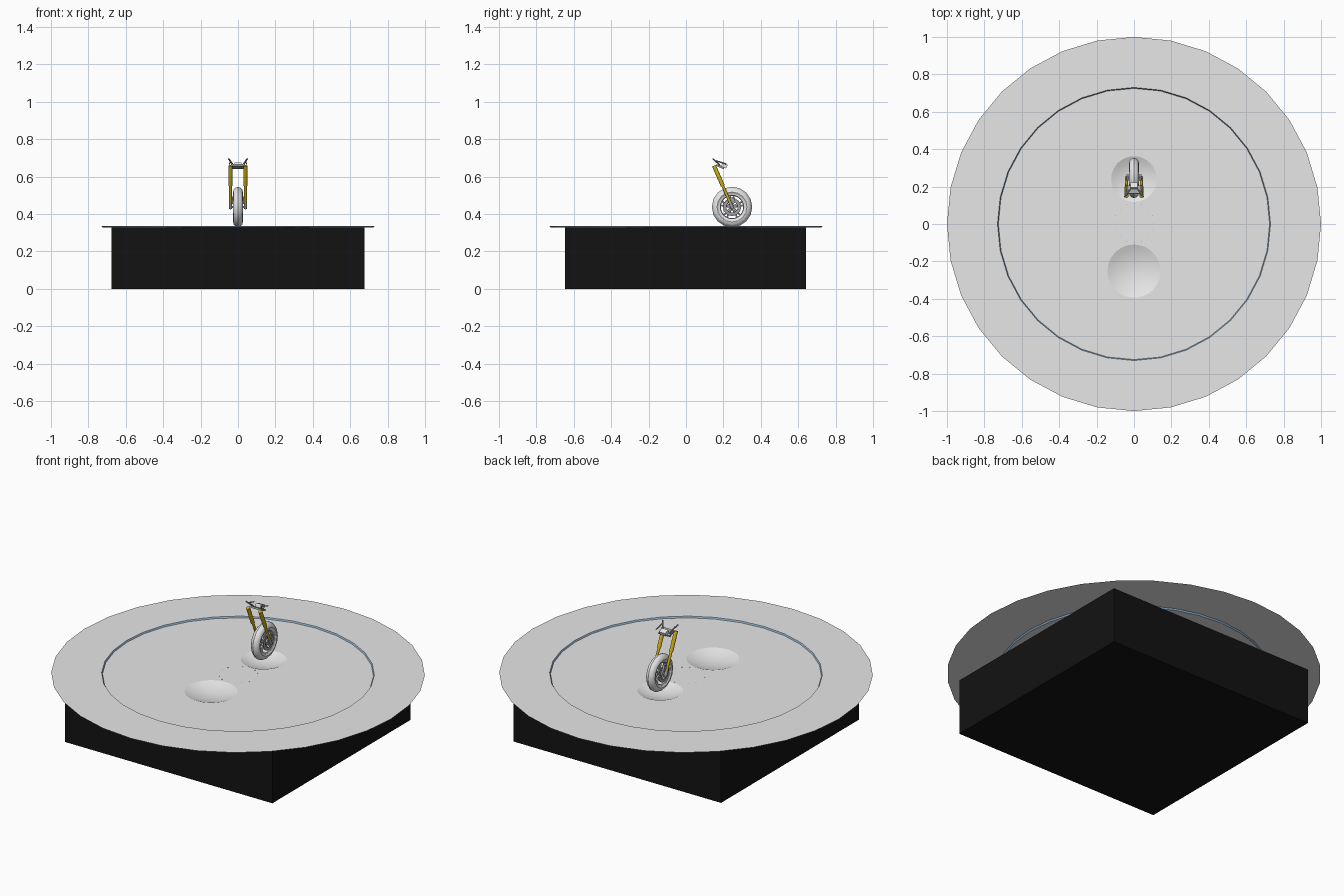
import bpy, bmesh, math
from mathutils import Vector, Matrix

if "Cube" in bpy.data.objects:
    bpy.data.objects.remove(bpy.data.objects["Cube"])


def material(name, rgb):
    m = bpy.data.materials.new(name)
    m.diffuse_color = (*rgb, 1)
    m.use_nodes = True
    m.node_tree.nodes["Principled BSDF"].inputs["Base Color"].default_value = m.diffuse_color
    return m


GREY = material("light grey", (0.8, 0.8, 0.8))
BLACK = material("black", (0.006, 0.006, 0.006))
GOLD = material("fork gold", (0.62, 0.42, 0.01))
METAL = material("dark metal", (0.35, 0.35, 0.36))
BLUE = material("blue strip", (0.25, 0.42, 0.6))


def finish(bm, name, mat, smooth=True):
    me = bpy.data.meshes.new(name)
    bm.to_mesh(me)
    bm.free()
    ob = bpy.data.objects.new(name, me)
    bpy.context.collection.objects.link(ob)
    me.materials.append(mat)
    if smooth:
        bpy.context.view_layer.objects.active = ob
        bpy.ops.object.select_all(action='DESELECT')
        ob.select_set(True)
        bpy.ops.object.shade_smooth_by_angle(angle=math.radians(40))
    return ob


def loop(bm, r, z, cy=0, n=32):
    vs = [bm.verts.new((r * math.sin(2 * math.pi * i / n),
                        cy + r * math.cos(2 * math.pi * i / n), z)) for i in range(n)]
    return [bm.edges.new((vs[i], vs[(i + 1) % n])) for i in range(n)]


def plate(name, loops, mat):
    """Flat sheet bounded by an outer circle and round holes."""
    bm = bmesh.new()
    edges = [e for l in loops for e in loop(bm, *l)]
    bmesh.ops.triangle_fill(bm, use_beauty=True, use_dissolve=False,
                            edges=edges, normal=(0, 0, 1))
    for f in bm.faces:
        f.normal_update()
        if f.normal.z < 0:
            f.normal_flip()
    return finish(bm, name, mat, False)


def lathe(name, profile, mat, centre, axis='Z', n=32, closed=False):
    """Spin (radius, height) points round an axis through centre."""
    bm = bmesh.new()
    pts = profile + profile[:1] if closed else profile
    vs = [bm.verts.new((r, 0, h)) for r, h in pts]
    es = [bm.edges.new(p) for p in zip(vs, vs[1:])]
    bmesh.ops.spin(bm, geom=vs + es, cent=(0, 0, 0), axis=(0, 0, 1),
                   angle=2 * math.pi, steps=n, use_duplicate=False)
    bmesh.ops.remove_doubles(bm, verts=bm.verts, dist=1e-5)
    bmesh.ops.recalc_face_normals(bm, faces=bm.faces)
    rot = Matrix.Rotation(math.pi / 2, 4, 'Y') if axis == 'X' else Matrix()
    bm.transform(Matrix.Translation(centre) @ rot)
    return finish(bm, name, mat)


def rod(name, a, b, r1, r2, mat, n=12):
    a, b = Vector(a), Vector(b)
    bm = bmesh.new()
    bmesh.ops.create_cone(bm, cap_ends=True, segments=n, radius1=r1, radius2=r2,
                          depth=(b - a).length)
    bm.transform(Matrix.Translation((a + b) / 2) @
                 (b - a).to_track_quat('Z', 'Y').to_matrix().to_4x4())
    return finish(bm, name, mat)


def box(name, centre, size, mat, tilt=0, open_top=False):
    bm = bmesh.new()
    bmesh.ops.create_cube(bm, size=1)
    if open_top:
        bmesh.ops.delete(bm, geom=[f for f in bm.faces if f.normal.z > 0.5],
                         context='FACES_ONLY')
    bm.transform(Matrix.Translation(centre) @ Matrix.Rotation(tilt, 4, 'X') @
                 Matrix.Diagonal((*size, 1)))
    return finish(bm, name, mat, False)


# base and the two-level round deck
TOP, INNER = 0.337, 0.329
box("base_box", (0, -0.003, 0.164), (1.355, 1.288, 0.328), BLACK, open_top=True)
plate("outer_deck", [(1.0, TOP), (0.73, TOP)], GREY)
lathe("recess_wall", [(0.73, TOP), (0.725, INNER)], BLUE, (0, 0, 0))
BOWLS = [("front_bowl", 0.142, -0.252), ("rear_bowl", 0.122, 0.24)]
plate("inner_deck", [(0.725, INNER)] + [(r, INNER, y) for _, r, y in BOWLS], GREY)
for name, r, y in BOWLS:
    lathe(name, [(r * t, -0.028 * (1 - t * t)) for t in (1, .85, .7, .5, .25, 0)],
          GREY, (0, y, INNER))

# ring of small studs at the middle of the deck
for i in range(16):
    a = 2 * math.pi * i / 16
    p = Vector((0.105 * math.cos(a), 0.005 + 0.105 * math.sin(a), INNER))
    rod("centre_stud", p, p + Vector((0, 0, 0.001)), 0.002, 0.002, METAL, 6)

# wheel
HUB = Vector((0, 0.246, 0.438))
tyre = [(0.108, 0), (0.103, .013), (0.093, .023), (0.08, .026), (0.071, .021),
        (0.071, -.021), (0.08, -.026), (0.093, -.023), (0.103, -.013)]
lathe("tyre", tyre, GREY, HUB, 'X', 16, True)
lathe("rim", [(0.073, .02), (0.063, .018), (0.06, 0), (0.063, -.018), (0.073, -.02)],
      GREY, HUB, 'X', 24, True)
rod("hub", HUB - Vector((.025, 0, 0)), HUB + Vector((.025, 0, 0)), .015, .015, GREY, 16)
rod("axle", HUB - Vector((.046, 0, 0)), HUB + Vector((.046, 0, 0)), .006, .006, METAL)
for i in range(10):
    a = 2 * math.pi * (i // 2) / 5 + (0.17 if i % 2 else -0.17)
    d = Vector((0, math.sin(a), math.cos(a)))
    rod("spoke", HUB + d * 0.01, HUB + d * 0.064, .006, .004, GREY, 6)
for s in (-1, 1):
    lathe("brake_disc", [(0.03, -.0015), (0.048, -.0015), (0.048, .0015), (0.03, .0015)],
          METAL, HUB + Vector((s * 0.026, 0, 0)), 'X', 24, True)

# fork, measured along its slanted line from the axle to the top
UP = Vector((0, -0.096, 0.22))
for s in (-1, 1):
    def at(t, x=0.04):
        return HUB + UP * t + Vector((s * x, 0, 0))
    rod("fork_upper", at(0.52), at(1.0), .011, .011, GOLD, 16)
    rod("fork_lower", at(0.03), at(0.54), .0075, .0075, GOLD, 16)
    rod("fork_foot", at(-0.04), at(0.12), .009, .009, METAL)
    box("brake_caliper", at(0.16, 0.032) + Vector((0, 0.018, 0)), (.014, .022, .034),
        METAL, math.radians(23))
    # handlebar half: riser, bend and swept-back grip
    p = [(s * .018, .185, .652), (s * .03, .175, .668), (s * .04, .158, .682),
         (s * .05, .145, .696)]
    for a, b in zip(p, p[1:]):
        rod("handlebar", a, b, .004, .004, METAL, 8)
    rod("lever", (s * .04, .16, .685), (s * .045, .215, .668), .004, .003, METAL, 8)

# clamps joining the fork legs, and the steering stem
box("upper_clamp", HUB + UP * 0.97 + Vector((0, .03, .002)), (.075, .045, .01),
    METAL, math.radians(-23))
box("bar_mount", (0, .205, .66), (.04, .03, .022), GREY, math.radians(-23))
